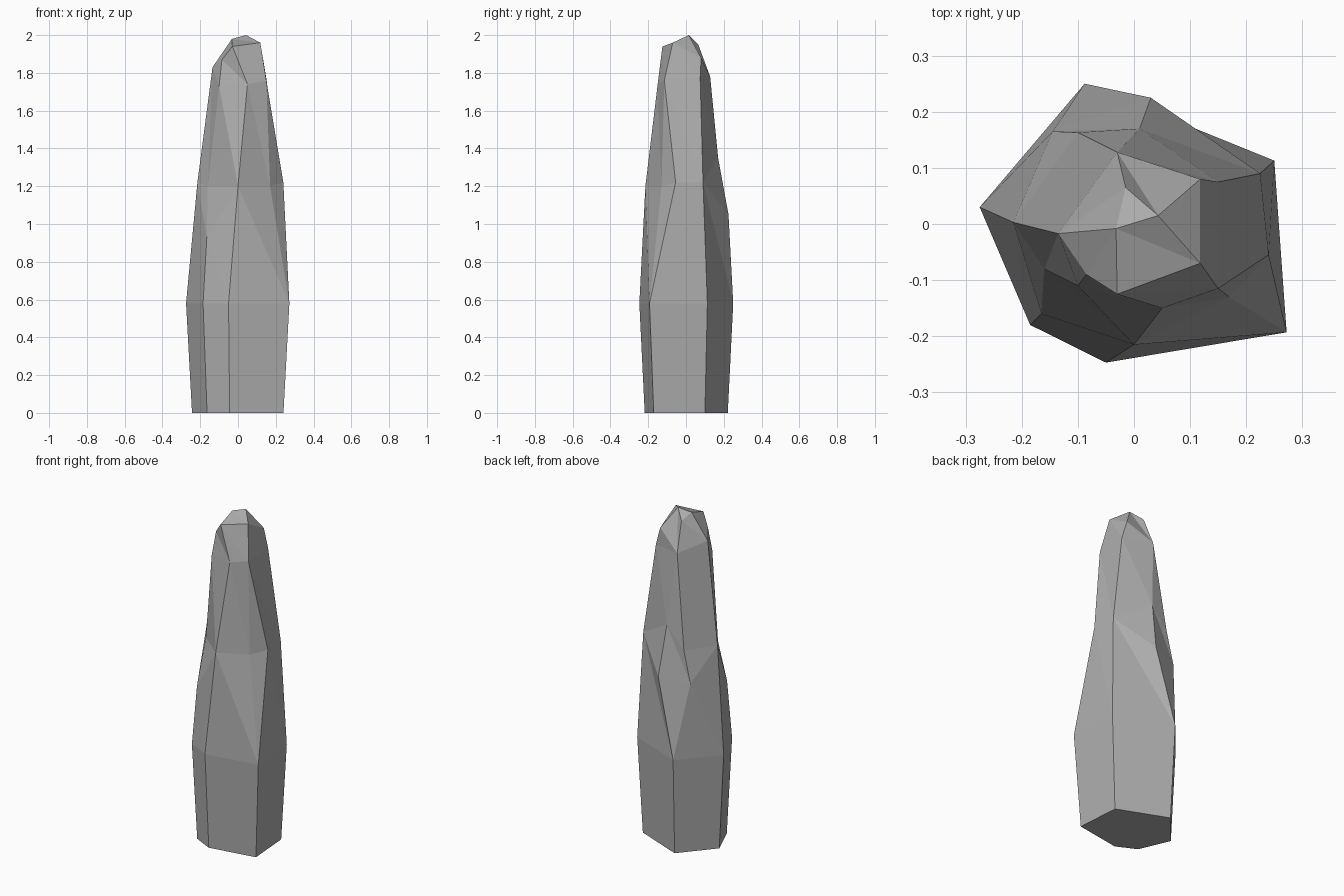
import bpy
import bmesh

cube = bpy.data.objects.get("Cube")
if cube:
    bpy.data.objects.remove(cube)

stone = bpy.data.materials.new("stone_grey")
stone.use_nodes = True
grey = (0.42, 0.42, 0.42, 1)
stone.diffuse_color = grey
stone.node_tree.nodes["Principled BSDF"].inputs["Base Color"].default_value = grey

# Eight columns of corners run counterclockwise from the -x side;
# a column that repeats its neighbour merges two corners into one.
left, front, right = (-.215, .003, 1.22), (0, -.215, 1.2), (.17, -.13, 1.2)
side, rear = (.24, -.055, 1.22), (.225, .09, 1.22)

girth = [(-.275, .03, .58), (-.185, -.18, .58), (-.05, -.247, .58)]
girth += [(.272, -.193, .58)] * 2 + [(.25, .113, .58)] + [(-.088, .25, .58)] * 2
foot = [(x * .885, y * .885, 0) for x, y, z in girth]

# Waist: a lower and an upper loop that share most corners
waist_low = [left, (-.165, -.16, .93), front, right, side, rear,
             (.03, .225, 1.05), (-.145, .165, 1.03)]
waist_high = [left, (-.16, -.08, 1.2), front, right, side, rear,
              (.01, .17, 1.35), (-.1, .163, 1.22)]

# Shoulder, brow and the three-cornered tip
shoulder_left, shoulder_back = (-.135, -.017, 1.83), (-.03, .128, 1.78)
shoulder = [shoulder_left, (-.1, -.11, 1.73), (.05, -.15, 1.74)]
shoulder += [(.15, -.115, 1.76)] * 2 + [(.15, .075, 1.77)] + [shoulder_back] * 2
brow = [shoulder_left, (-.085, -.09, 1.87), (-.03, -.125, 1.94)]
brow += [(.118, -.07, 1.96)] * 2 + [(.118, .08, 1.88)] + [shoulder_back] * 2
tip = [(-.032, -.008, 1.98)] * 3 + [(.043, .015, 2)] * 3 + [(-.015, .065, 1.95)] * 2

bm = bmesh.new()
corners = {}


def corner(p):
    """Return the shared vertex at p."""
    if p not in corners:
        corners[p] = bm.verts.new(p)
    return corners[p]


def add_face(points):
    """Add a face, skipping repeated corners."""
    unique = list(dict.fromkeys(points))
    if len(unique) > 2:
        bm.faces.new([corner(p) for p in unique])


# Stitch each ring to the next, then close both ends
rings = [foot, girth, waist_low, waist_high, shoulder, brow, tip]
for low, high in zip(rings, rings[1:]):
    for i in range(len(low)):
        j = (i + 1) % len(low)
        add_face([low[i], low[j], high[i]])
        add_face([low[j], high[j], high[i]])
add_face(tip)
add_face(foot[::-1])
bmesh.ops.recalc_face_normals(bm, faces=bm.faces[:])

mesh = bpy.data.meshes.new("standing_stone")
bm.to_mesh(mesh)
bm.free()
mesh.materials.append(stone)
bpy.context.collection.objects.link(bpy.data.objects.new("standing_stone", mesh))
